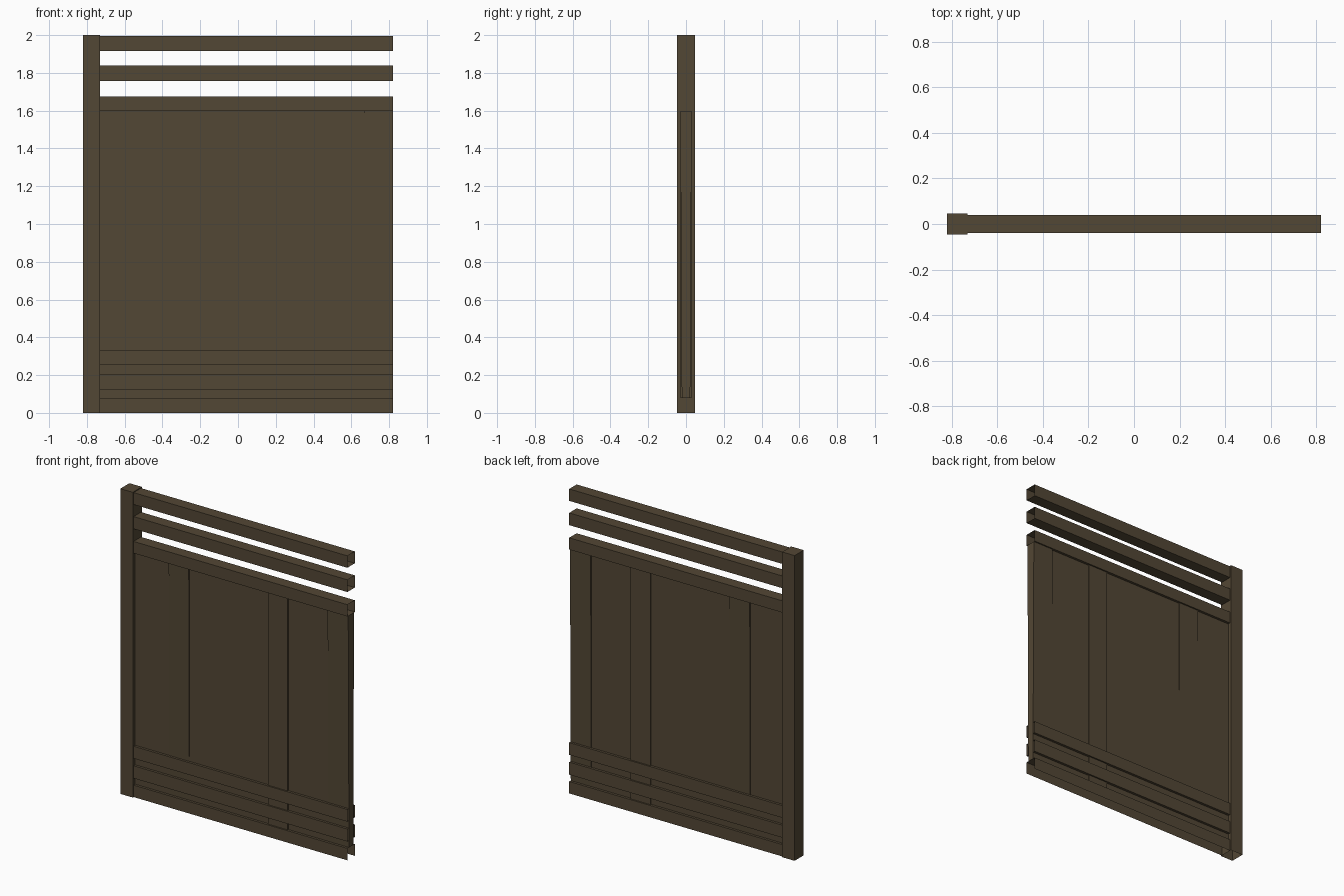
import bpy, bmesh

if "Cube" in bpy.data.objects:
    bpy.data.objects.remove(bpy.data.objects["Cube"])

wood = bpy.data.materials.new("dark weathered wood")
wood.diffuse_color = (0.086, 0.063, 0.035, 1)
wood.use_nodes = True
wood.node_tree.nodes["Principled BSDF"].inputs["Base Color"].default_value = wood.diffuse_color

POST_L, POST_R, END = -0.82, -0.73, 0.82


def block(name, x0, x1, z0, z1, bottom_half, top_half, open_sides=()):
    """Box centred on y = 0, with its own half depth at bottom and top.
    open_sides lists directions (axis, sign) whose face is left out."""
    bm = bmesh.new()
    bmesh.ops.create_cube(bm, size=2)
    bm.normal_update()
    drop = [f for f in bm.faces
            if any(f.normal[a] * s > 0.9 for a, s in open_sides)]
    bmesh.ops.delete(bm, geom=drop, context='FACES')
    for v in bm.verts:
        half = top_half if v.co.z > 0 else bottom_half
        v.co = (x1 if v.co.x > 0 else x0,
                v.co.y * half,
                z1 if v.co.z > 0 else z0)
    mesh = bpy.data.meshes.new(name)
    bm.to_mesh(mesh)
    bm.free()
    mesh.materials.append(wood)
    ob = bpy.data.objects.new(name, mesh)
    bpy.context.collection.objects.link(ob)
    return ob


# Square end post, open underneath
block("post", POST_L, POST_R, 0, 2, 0.047, 0.047, [(2, -1)])

# Horizontal rails, hollow at the ends; the lowest is also open underneath
rails = [(0, 0.078), (0.123, 0.205), (0.253, 0.333),
         (1.598, 1.675), (1.758, 1.838), (1.917, 1.995)]
for i, (z0, z1) in enumerate(rails):
    gaps = [(0, 1), (0, -1)] + ([(2, -1)] if i == 0 else [])
    block(f"rail_{i + 1}", POST_R, END, z0, z1, 0.0385, 0.0385, gaps)

# Flat panel behind the raised boards
block("panel", POST_R, END, 0.078, 1.598, 0.022, 0.022)

# Raised vertical boards, two of them tapering toward the bottom
boards = [(-0.482, -0.337, 0.0222, 0.029),
          (0.238, 0.381, 0.029, 0.029),
          (0.671, END, 0.0222, 0.030)]
for i, (x0, x1, low, high) in enumerate(boards):
    block(f"raised_board_{i + 1}", x0, x1, 0.078, 1.598, low, high)
